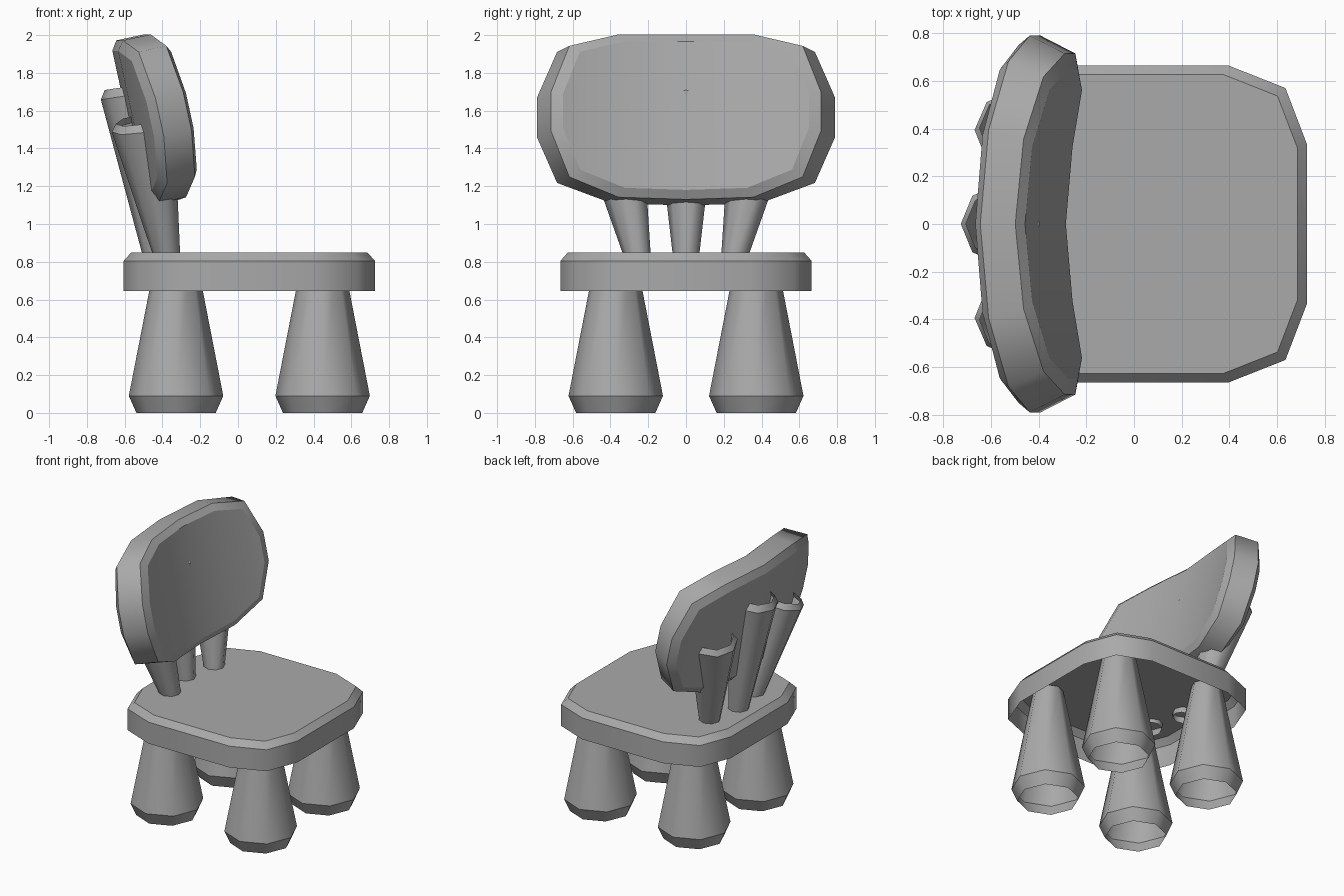
import bpy, bmesh
from math import sin, cos, tau, radians
from mathutils import Vector

cube = bpy.data.objects.get("Cube")
if cube:
    bpy.data.objects.remove(cube)

GREY = (0.4, 0.4, 0.4, 1)
grey = bpy.data.materials.new("plain_grey")
grey.use_nodes = True
grey.diffuse_color = GREY
grey.node_tree.nodes["Principled BSDF"].inputs["Base Color"].default_value = GREY


def loft(name, rings, caps=None):
    """Skin a stack of rings: smooth around, sharp along each ring.
    caps(ring, is_last) returns the faces that close an end."""
    bm = bmesh.new()
    rows = [[bm.verts.new(p) for p in ring] for ring in rings]
    n = len(rows[0])
    for a, b in zip(rows, rows[1:]):
        for i in range(n):
            j = (i + 1) % n
            bm.faces.new((a[i], a[j], b[j], b[i]))
    if caps:
        for row, last in ((rows[0], False), (rows[-1], True)):
            for face in caps(row, last):
                bm.faces.new(face)
    for f in bm.faces:
        f.smooth = True
    for row in rows:
        for i in range(n):
            bm.edges.get((row[i], row[(i + 1) % n])).smooth = False
    mesh = bpy.data.meshes.new(name)
    bm.to_mesh(mesh)
    bm.free()
    mesh.materials.append(grey)
    obj = bpy.data.objects.new(name, mesh)
    bpy.context.collection.objects.link(obj)
    return obj


def tube(name, start, end, profile, sides=8):
    """Open faceted tube; profile lists (fraction along axis, radius)."""
    start, end = Vector(start), Vector(end)
    axis = end - start
    turn = Vector((0, 0, 1)).rotation_difference(axis)
    rings = []
    for t, r in profile:
        rings.append([start + axis * t + turn @ Vector((r * cos(tau * i / sides), r * sin(tau * i / sides), 0))
                      for i in range(sides)])
    return loft(name, rings)


# Seat: cut-corner slab with a chamfered top, hollow underneath
MID_X = 0.06
quarter = [(0.665, 0.335), (0.575, 0.57), (0.335, 0.665)]


def seat_ring(scale, z):
    pts = list(quarter)
    pts += [(-x, y) for x, y in reversed(quarter)]
    pts += [(-x, -y) for x, y in pts]
    return [(MID_X + x * scale, y * scale, z) for x, y in pts]


loft("seat", [seat_ring(1, 0.645), seat_ring(1, 0.805), seat_ring(0.942, 0.848)],
     caps=lambda row, last: [row] if last else [])

# Legs: tapered octagons with a turned-in foot
for end, dx in (("front", 0.388), ("back", -0.388)):
    for side, y in (("left", 0.372), ("right", -0.372)):
        x = MID_X + dx
        tube(f"{end}_{side}_leg", (x, y, 0), (x, y, 0.84),
             [(0, 0.21), (0.107, 0.25), (1, 0.104)])

# Spindles: flared octagons leaning back into the backrest
spindle = [(0, 0.066), (0.95, 0.168), (1, 0.14)]
tube("middle_spindle", (-0.428, 0, 0.8), (-0.567, 0, 1.73), spindle)
for side, s in (("left", 1), ("right", -1)):
    tube(f"{side}_spindle", (-0.37, 0.25 * s, 0.8), (-0.51, 0.405 * s, 1.555), spindle)

# Backrest: curved, tilted, rounded panel with chamfers on both faces
# Each column: (distance from middle, top height, bottom height)
half = [(0.375, 0.447, -0.435), (0.65, 0.385, -0.325), (0.7525, 0.135, -0.075)]
columns = [(-s, t, b) for s, t, b in reversed(half)] + [(0, 0.447, -0.447)] + half
TILT = radians(12.3)


def back_point(s, v, w):
    """Place a panel point: s sideways, v up the panel, w towards the front."""
    bend = 0.14 * (s / 0.75) ** 2
    return (-0.476 + bend + w * cos(TILT) - v * sin(TILT),
            s * (1 - 0.667 * w),
            1.551 + v * cos(TILT) + w * sin(TILT))


def back_ring(w, ks, kv):
    bottom = [back_point(s * ks, b * kv, w) for s, t, b in columns]
    top = [back_point(s * ks, t * kv, w) for s, t, b in reversed(columns)]
    return bottom + top


def strip_caps(row, last):
    n = len(row)
    quads = [(row[i], row[i + 1], row[n - 2 - i], row[n - 1 - i]) for i in range(n // 2 - 1)]
    return quads if last else [q[::-1] for q in quads]


loft("backrest", [back_ring(-0.107, 0.93, 0.89), back_ring(-0.075, 1, 1),
                  back_ring(0.075, 1, 1), back_ring(0.107, 0.93, 0.9)], strip_caps)
